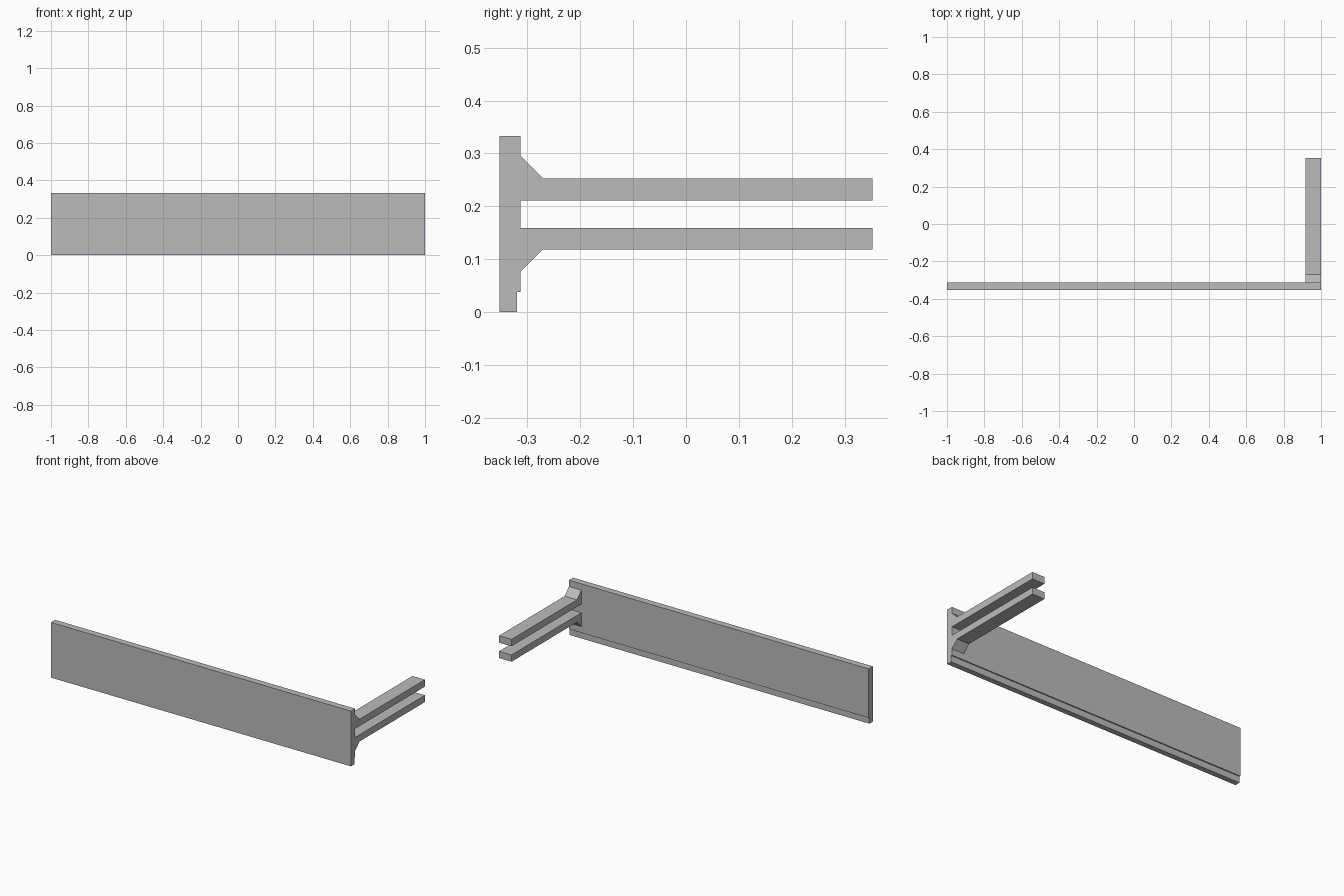
import bpy
import bmesh

cube = bpy.data.objects.get("Cube")
if cube:
    bpy.data.objects.remove(cube, do_unlink=True)

grey = bpy.data.materials.new("plain grey")
grey.use_nodes = True
colour = (0.5, 0.5, 0.5, 1)
grey.diffuse_color = colour
grey.node_tree.nodes["Principled BSDF"].inputs["Base Color"].default_value = colour


def extrude_profile(name, profile, x_start, x_end):
    """Extrude a closed (y, z) outline along x."""
    bm = bmesh.new()
    face = bm.faces.new([bm.verts.new((x_start, y, z)) for y, z in profile])
    result = bmesh.ops.extrude_face_region(bm, geom=[face])
    moved = [v for v in result["geom"] if isinstance(v, bmesh.types.BMVert)]
    bmesh.ops.translate(bm, verts=moved, vec=(x_end - x_start, 0, 0))
    bmesh.ops.recalc_face_normals(bm, faces=bm.faces)
    mesh = bpy.data.meshes.new(name)
    bm.to_mesh(mesh)
    bm.free()
    mesh.materials.append(grey)
    obj = bpy.data.objects.new(name, mesh)
    bpy.context.collection.objects.link(obj)
    return obj


FRONT, BACK, LIP, ARM_END = -0.353, -0.313, -0.32, 0.353
HEIGHT, LIP_TOP = 0.333, 0.038
ARM_START_X, ARM_END_X = 0.917, 1.0
GUSSET = 0.042

# Long panel with a rebate along its lower back edge
extrude_profile("front_panel", [
    (FRONT, 0), (LIP, 0), (LIP, LIP_TOP), (BACK, LIP_TOP),
    (BACK, HEIGHT), (FRONT, HEIGHT)], -1, 1)

# Two parallel arms, each braced by a sloped gusset on its outer side
for name, inner, outer in (("upper_arm", 0.211, 0.253), ("lower_arm", 0.159, 0.118)):
    flare = GUSSET if outer > inner else -GUSSET
    extrude_profile(name, [
        (BACK, inner), (ARM_END, inner), (ARM_END, outer),
        (BACK + GUSSET, outer), (BACK, outer + flare)], ARM_START_X, ARM_END_X)
